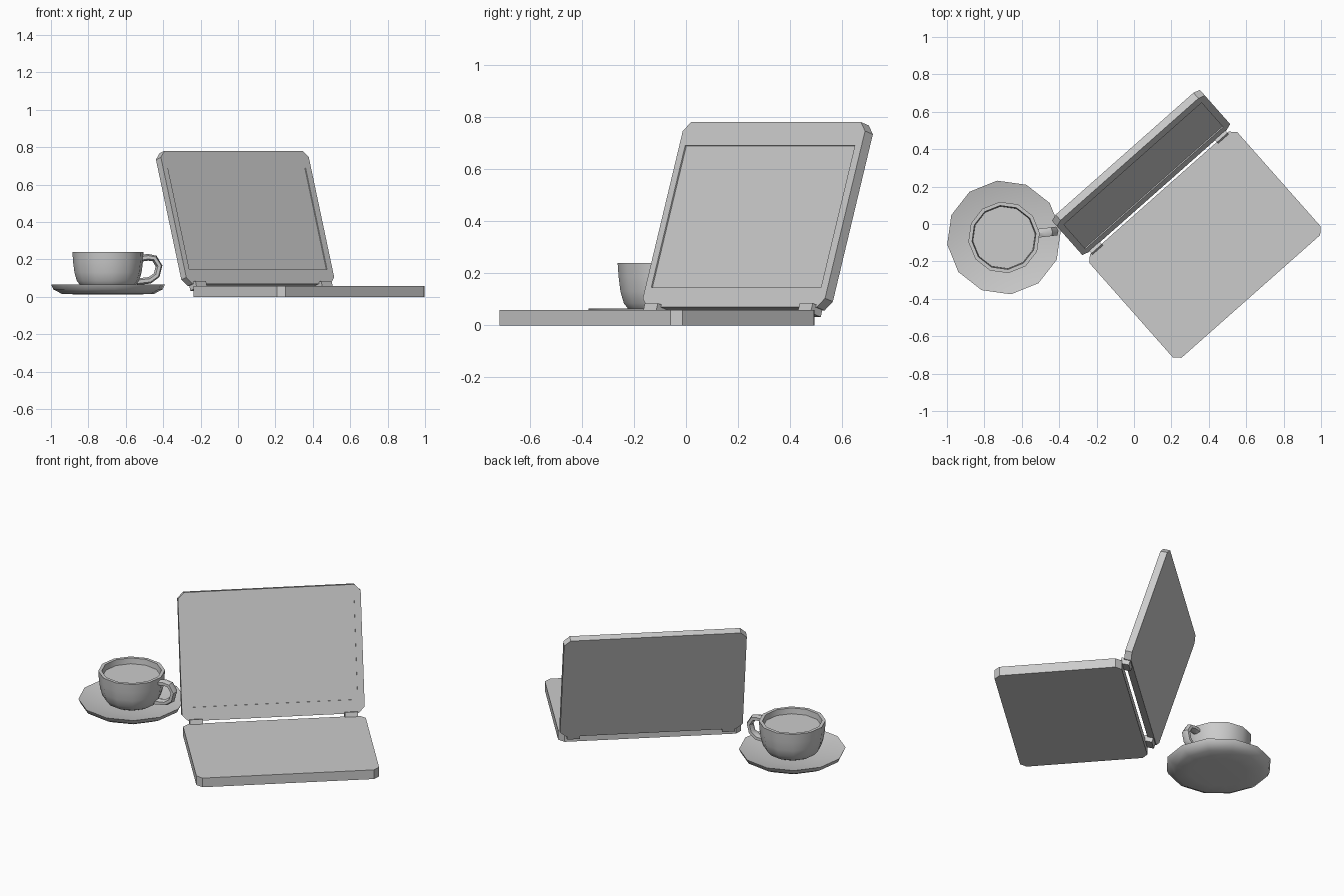
import bpy, bmesh, math
from mathutils import Matrix, Vector

if "Cube" in bpy.data.objects:
    bpy.data.objects.remove(bpy.data.objects["Cube"])

grey = bpy.data.materials.new("light_grey")
grey.diffuse_color = (0.6, 0.6, 0.6, 1)
grey.use_nodes = True
grey.node_tree.nodes["Principled BSDF"].inputs["Base Color"].default_value = grey.diffuse_color


def finish(name, bm, matrix, smooth=None):
    """Turn a bmesh into a named, coloured object."""
    bmesh.ops.transform(bm, matrix=matrix, verts=bm.verts)
    bmesh.ops.recalc_face_normals(bm, faces=bm.faces)
    me = bpy.data.meshes.new(name)
    bm.to_mesh(me)
    bm.free()
    me.materials.append(grey)
    ob = bpy.data.objects.new(name, me)
    bpy.context.collection.objects.link(ob)
    bpy.ops.object.select_all(action='DESELECT')
    ob.select_set(True)
    bpy.context.view_layer.objects.active = ob
    if smooth:
        bpy.ops.object.shade_smooth_by_angle(angle=math.radians(smooth))
    return ob


def slab(name, x0, x1, y0, y1, thick, cut, matrix):
    """Rectangle with cut corners, extruded along local z."""
    pts = []
    for x, y, sx, sy in ((x0, y0, 1, 1), (x1, y0, -1, 1), (x1, y1, -1, -1), (x0, y1, 1, -1)):
        if cut == 0:
            pts.append((x, y, 0))
            continue
        pair = [(x, y + sy * cut, 0), (x + sx * cut, y, 0)]
        pts += pair if sx == sy else pair[::-1]
    bm = bmesh.new()
    face = bm.faces.new([bm.verts.new(p) for p in pts])
    new = bmesh.ops.extrude_face_region(bm, geom=[face])["geom"]
    bmesh.ops.translate(bm, vec=(0, 0, thick), verts=[v for v in new if isinstance(v, bmesh.types.BMVert)])
    return finish(name, bm, matrix)


def lathe(name, profile, matrix, smooth, sides=12):
    """Revolve (radius, height) points; a zero radius closes the end."""
    bm = bmesh.new()
    rings = []
    for r, z in profile:
        n = 1 if r == 0 else sides
        rings.append([bm.verts.new((r * math.cos(math.tau * i / sides),
                                    r * math.sin(math.tau * i / sides), z)) for i in range(n)])
    for a, b in zip(rings, rings[1:]):
        for i in range(sides):
            j = (i + 1) % sides
            quad = [a[i % len(a)], a[j % len(a)], b[j % len(b)], b[i % len(b)]]
            bm.faces.new(list(dict.fromkeys(quad)))
    return finish(name, bm, matrix, smooth)


# Laptop frame: x along the hinge, y towards the back
turn = Matrix.Rotation(math.radians(41.5), 4, 'Z')
LEFT, RIGHT = -0.317, 0.739
slab("laptop_base", LEFT, RIGHT, -0.704, 0.035, 0.058, 0.033, turn)

# Lid frame: local x along the hinge, y up the lid, z towards the viewer
lid_frame = (turn @ Matrix.Translation((0, 0.045, 0.06))
             @ Matrix.Rotation(math.radians(90 - 17.7), 4, 'X'))
lid = slab("laptop_lid", LEFT, RIGHT, 0.01, 0.756, 0.042, 0.036,
           lid_frame @ Matrix.Translation((0, 0, -0.042)))

# Shallow screen recess
cutter = slab("screen_cutter", -0.283, 0.70, 0.089, 0.661, 0.05, 0,
              lid_frame @ Matrix.Translation((0, 0, -0.006)))
cutter.hide_render = True
bpy.context.view_layer.objects.active = lid
mod = lid.modifiers.new("screen_recess", 'BOOLEAN')
mod.operation = 'DIFFERENCE'
mod.object = cutter
mod.solver = 'EXACT'
bpy.ops.object.modifier_apply(modifier=mod.name)
bpy.data.objects.remove(cutter)

# Hinge tabs joining lid and base
for name, x in (("left_hinge", -0.275), ("right_hinge", 0.622)):
    slab(name, x, x + 0.075, -0.018, 0.02, 0.055, 0,
         lid_frame @ Matrix.Translation((0, 0, -0.036)))

# Cup and saucer share one axis, with the handle along local x
cup_frame = Matrix.Translation((-0.695, -0.072, 0)) @ Matrix.Rotation(math.radians(7), 4, 'Z')
lathe("saucer", [(0, 0.012), (0.16, 0.012), (0.25, 0.016), (0.295, 0.04), (0.306, 0.065),
                 (0.285, 0.06), (0.17, 0.036), (0, 0.032)], cup_frame, 50)
lathe("cup", [(0, 0.034), (0.105, 0.034), (0.145, 0.055), (0.168, 0.085), (0.181, 0.13),
              (0.188, 0.185), (0.192, 0.24), (0.172, 0.24), (0.168, 0.18),
              (0.155, 0.11), (0.10, 0.06), (0, 0.06)], cup_frame, 50)
lathe("drink", [(0, 0.205), (0.168, 0.205)], cup_frame, None)

# Handle: six-sided section swept along a bent path
path = [Vector((x, 0, z)) for x, z in ((0.175, 0.205), (0.215, 0.211), (0.25, 0.205), (0.275, 0.165),
                                       (0.262, 0.115), (0.225, 0.088), (0.155, 0.08))]
bm = bmesh.new()
rings = []
for i, p in enumerate(path):
    t = (path[min(i + 1, len(path) - 1)] - path[max(i - 1, 0)]).normalized()
    n = Vector((-t.z, 0, t.x))
    rings.append([bm.verts.new(p + n * 0.018 * math.cos(a) + Vector((0, 0.027 * math.sin(a), 0)))
                  for a in (math.tau * k / 6 for k in range(6))])
for a, b in zip(rings, rings[1:]):
    for k in range(6):
        bm.faces.new((a[k], a[k - 1], b[k - 1], b[k]))
bm.faces.new(rings[0])
bm.faces.new(rings[-1])
finish("cup_handle", bm, cup_frame, 40)
